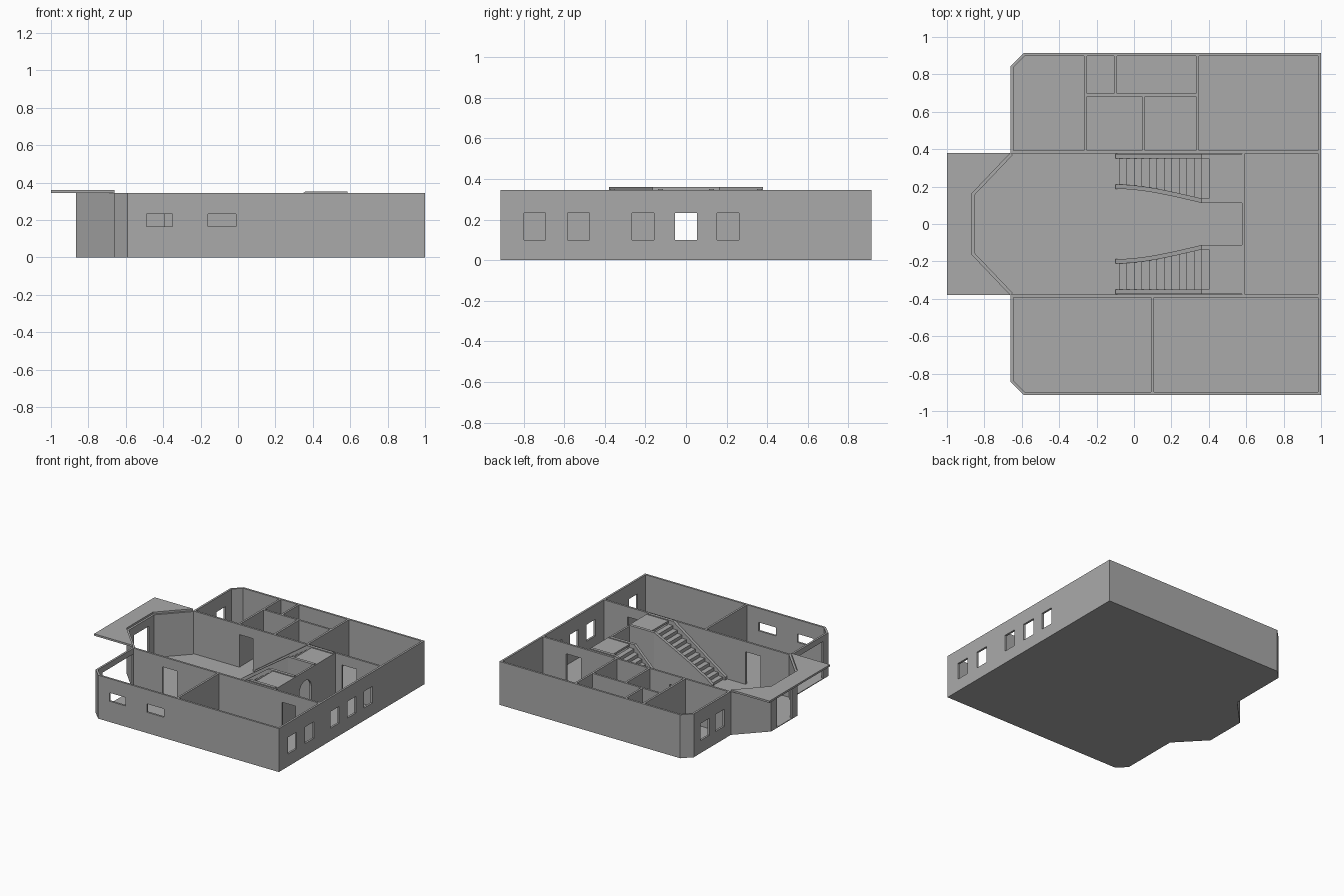
import bpy, bmesh, math
from mathutils import Vector

cube = bpy.data.objects.get("Cube")
if cube:
    bpy.data.objects.remove(cube)

H = 0.345      # wall height
T = 0.016      # wall thickness

plaster = bpy.data.materials.new("plain grey")
plaster.use_nodes = True
GREY = (0.4, 0.4, 0.4, 1)
plaster.diffuse_color = GREY
plaster.node_tree.nodes["Principled BSDF"].inputs["Base Color"].default_value = GREY


def finish(name, bm):
    bmesh.ops.recalc_face_normals(bm, faces=bm.faces)
    mesh = bpy.data.meshes.new(name)
    bm.to_mesh(mesh)
    bm.free()
    mesh.materials.append(plaster)
    obj = bpy.data.objects.new(name, mesh)
    bpy.context.collection.objects.link(obj)
    return obj


def prism(bm, pts, vec):
    """Extrude a flat outline along a vector."""
    face = bm.faces.new([bm.verts.new(p) for p in pts])
    moved = bmesh.ops.extrude_face_region(bm, geom=[face], use_keep_orig=True)["geom"]
    bmesh.ops.translate(bm, vec=vec, verts=[v for v in moved if isinstance(v, bmesh.types.BMVert)])


def slab(name, outline, z0, z1):
    bm = bmesh.new()
    prism(bm, [(x, y, z0) for x, y in outline], Vector((0, 0, z1 - z0)))
    return finish(name, bm)


def wall(name, start, end, openings=(), centred=True, arch=None):
    """Upright wall; openings are (from, to, sill, head) measured along it."""
    p, q = Vector((*start, 0)), Vector((*end, 0))
    along = (q - p).normalized()
    side = Vector((-along.y, along.x, 0))
    if centred:
        p = p - side * T / 2
    bm = bmesh.new()

    def panel(pts):
        prism(bm, [p + along * s + Vector((0, 0, z)) for s, z in pts], side * T)

    def rect(a, b, low, high):
        if b - a > 1e-4 and high - low > 1e-4:
            panel([(a, low), (b, low), (b, high), (a, high)])

    at = 0
    for a, b, sill, head in sorted(openings):
        rect(at, a, 0, H)
        rect(a, b, 0, sill)
        rect(a, b, head, H)
        at = b
    length = (q - p).dot(along)
    if arch:                      # round-headed opening: (centre, radius, spring height)
        c, r, spring = arch
        rect(at, c - r, 0, H)
        curve = [(c - r * math.cos(math.pi * i / 12), spring + r * math.sin(math.pi * i / 12))
                 for i in range(13)]
        panel([(c - r, H)] + curve + [(c + r, H)])
        at = c + r
    rect(at, length, 0, H)
    return finish(name, bm)


# Floor plan outline, anticlockwise, with a canted bay on the -x side
EX, EY, WX = 1.0, 0.915, -0.66
half = [(EX, EY), (-0.59, EY), (WX, 0.845), (WX, 0.38), (-0.865, 0.165)]
plan = half + [(x, -y) for x, y in reversed(half)]
slab("floor", plan, 0, 0.006)

# Outer walls and their openings, keyed by the side's index in the plan
east_windows = [(c + EY - 0.054, c + EY + 0.054, 0.1, 0.232)
                for c in (-0.745, -0.53, -0.212, 0, 0.207)]
west_windows = [(0.845 - b, 0.845 - a, 0.1, 0.235) for a, b in ((0.65, 0.76), (0.46, 0.57))]
front_windows = [(a + 0.59, b + 0.59, 0.165, 0.232) for a, b in ((-0.49, -0.35), (-0.16, -0.01))]
side_openings = {
    2: west_windows,
    4: [(0.07, 0.26, 0, 0.28)],         # bay doorway
    6: [(0.02, 0.40, 0, 0.30)],         # wide front-side opening
    8: front_windows,
    9: east_windows,
}
for i, start in enumerate(plan):
    wall(f"outer_wall_{i}", start, plan[(i + 1) % len(plan)],
         side_openings.get(i, ()), centred=False)


# Inner walls
def doors(*spans):
    return [(a - WX, b - WX, 0, 0.265) for a, b in spans]


HALL = 0.384
wall("hall_wall_back", (WX, HALL), (EX - T, HALL), doors((-0.25, -0.13), (0.65, 0.78)))
wall("hall_wall_front", (WX, -HALL), (EX - T, -HALL), doors((-0.39, -0.26), (0.66, 0.78)))
wall("arch_wall", (0.585, -HALL), (0.585, HALL), arch=(HALL, 0.075, 0.195))
wall("front_room_wall", (0.1, -EY + T), (0.1, -HALL))
wall("back_room_wall_left", (0.34, HALL), (0.34, EY - T))
wall("back_room_wall_right", (-0.26, HALL), (-0.26, EY - T))
wall("closet_long_wall", (-0.26, 0.69), (0.34, 0.69))
wall("closet_back_divider", (-0.1, 0.69), (-0.1, EY - T))
wall("closet_front_divider", (0.05, HALL), (0.05, 0.69))

# Canopy around the bay
slab("entrance_canopy", [(WX, 0.38), (-1, 0.38), (-1, -0.38), (WX, -0.38),
                         (-0.865, -0.165), (-0.865, 0.165)], H, 0.36)


# Twin stairs flaring towards the upper landing
def inner_y(x):
    t = min(max((x + 0.1) / 0.46, 0), 1)
    return 0.2 - 0.075 * t * t * (1.6 - 0.6 * t)


def rail_height(x):
    return min(0.352, 0.03 + (x + 0.1) * 0.7)


def stringer(name, sign, y_at):
    """Solid side panel whose top follows the flight."""
    xs = [-0.1 + 0.046 * i for i in range(11)] + [0.585]
    bm = bmesh.new()
    rings = []
    for x in xs:
        y, z, w = y_at(x), rail_height(x), 0.012
        rings.append([bm.verts.new((x, sign * yy, zz))
                      for yy, zz in ((y - w, 0), (y + w, 0), (y + w, z), (y - w, z))])
    for a, b in zip(rings, rings[1:]):
        for k in range(4):
            n = (k + 1) % 4
            bm.faces.new((a[k], a[n], b[n], b[k]))
    bm.faces.new(rings[0])
    bm.faces.new(rings[-1])
    finish(name, bm)


STEPS = 12
for label, sign in (("back", 1), ("front", -1)):
    stringer(f"{label}_stair_inner_side", sign, inner_y)
    stringer(f"{label}_stair_outer_side", sign, lambda x: 0.362)
    bm = bmesh.new()
    for i in range(STEPS):
        x0, x1 = -0.08 + 0.04 * i, -0.04 + 0.04 * i
        top = H * (i + 1) / (STEPS + 1)
        low = max(0, top - 0.05)
        corners = [(x0, inner_y(x0)), (x1, inner_y(x1)), (x1, 0.36), (x0, 0.36)]
        prism(bm, [(x, sign * y, low) for x, y in corners], Vector((0, 0, top - low)))
    finish(f"{label}_stair_steps", bm)
    slab(f"{label}_landing", [(x, sign * y) for x, y in
                              ((0.4, 0.125), (0.585, 0.125), (0.585, 0.36), (0.4, 0.36))], H - 0.015, H)
